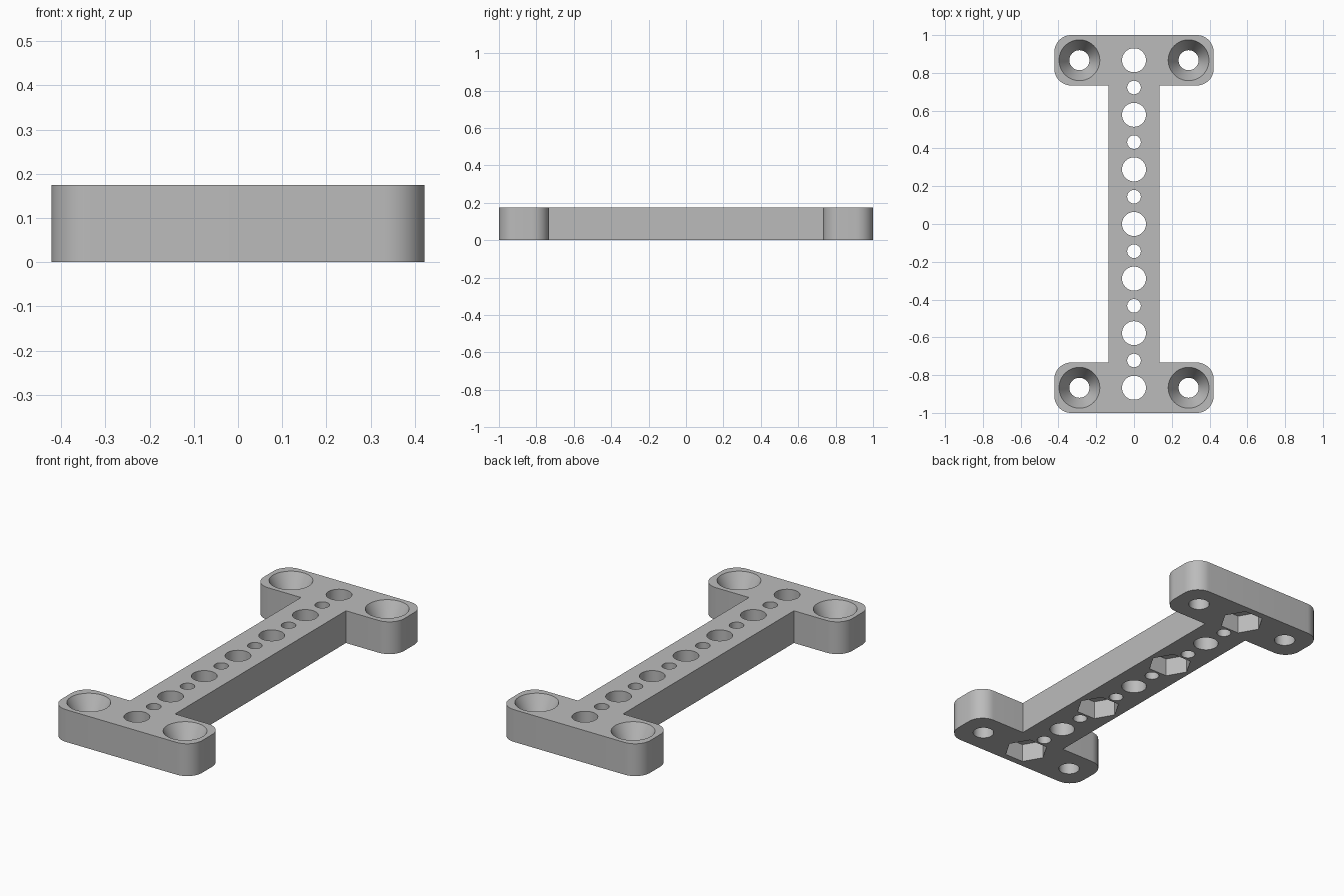
import bpy, bmesh
from math import cos, sin, pi, radians

if "Cube" in bpy.data.objects:
    bpy.data.objects.remove(bpy.data.objects["Cube"], do_unlink=True)

HEIGHT = 0.175
PITCH = 0.289            # spacing of the large holes
HEAD_X, HEAD_IN, HEAD_OUT = 0.422, 0.733, 1.0
BAR_X, CORNER = 0.135, 0.09

grey = bpy.data.materials.new("light grey")
grey.use_nodes = True
grey.diffuse_color = (0.5, 0.5, 0.5, 1)
grey.node_tree.nodes["Principled BSDF"].inputs["Base Color"].default_value = (0.5, 0.5, 0.5, 1)


def make_object(name, bm):
    bmesh.ops.recalc_face_normals(bm, faces=bm.faces)
    mesh = bpy.data.meshes.new(name)
    bm.to_mesh(mesh)
    bm.free()
    mesh.materials.append(grey)
    obj = bpy.data.objects.new(name, mesh)
    bpy.context.collection.objects.link(obj)
    return obj


def lathe(bm, x, y, profile, sides=64):
    """Closed solid turned about a vertical axis from (radius, z) pairs."""
    rings = [[bm.verts.new((x + r * cos(2 * pi * i / sides), y + r * sin(2 * pi * i / sides), z))
              for i in range(sides)] for r, z in profile]
    for low, high in zip(rings, rings[1:]):
        for i in range(sides):
            j = (i + 1) % sides
            bm.faces.new((low[i], low[j], high[j], high[i]))
    bm.faces.new(rings[0][::-1])
    bm.faces.new(rings[-1])


def arc(cx, cy, start, steps=12):
    """Quarter round of a head corner, counter-clockwise."""
    return [(cx + CORNER * cos(start + pi / 2 * i / steps),
             cy + CORNER * sin(start + pi / 2 * i / steps)) for i in range(steps + 1)]


# I-shaped plate outline: right half of the back head, mirrored by rotation
x, low, high = HEAD_X - CORNER, HEAD_IN + CORNER, HEAD_OUT - CORNER
back = [(BAR_X, HEAD_IN)] + arc(x, low, -pi / 2) + arc(x, high, 0)
back += [(-px, py) for px, py in reversed(back)]
outline = back + [(-px, -py) for px, py in back]

bm = bmesh.new()
base = bm.faces.new([bm.verts.new((px, py, 0)) for px, py in outline])
top = bmesh.ops.extrude_face_region(bm, geom=[base])["geom"]
bmesh.ops.translate(bm, vec=(0, 0, HEIGHT), verts=[v for v in top if isinstance(v, bmesh.types.BMVert)])
plate = make_object("mounting_plate", bm)

# Through holes along the bar and countersunk holes in the heads
bm = bmesh.new()
for k in range(-6, 7):
    r = 0.036 if k % 2 else 0.0635
    lathe(bm, 0, k * PITCH / 2, [(r, -0.1), (r, HEIGHT + 0.1)])
for sx in (-1, 1):
    for sy in (-1, 1):
        lathe(bm, sx * PITCH, sy * 3 * PITCH,
              [(0.053, -0.1), (0.053, 0.07), (0.108, HEIGHT), (0.108, HEIGHT + 0.1)])
holes = make_object("hole_cutter", bm)

# Hexagonal nut pockets in the underside of every other large hole
bm = bmesh.new()
for k in (-3, -1, 1, 3):
    lathe(bm, 0, k * PITCH, [(0.112, -0.1), (0.112, 0.1)], sides=6)
pockets = make_object("nut_pocket_cutter", bm)

# Cut, then bake the result and drop the cutters
for cutter in (pockets, holes):
    mod = plate.modifiers.new(cutter.name, "BOOLEAN")
    mod.operation, mod.solver, mod.object = "DIFFERENCE", "EXACT", cutter
bpy.ops.object.select_all(action="DESELECT")
plate.select_set(True)
bpy.context.view_layer.objects.active = plate
for mod in list(plate.modifiers):
    bpy.ops.object.modifier_apply(modifier=mod.name)
for cutter in (pockets, holes):
    bpy.data.objects.remove(cutter, do_unlink=True)
bpy.ops.object.shade_smooth_by_angle(angle=radians(25))
